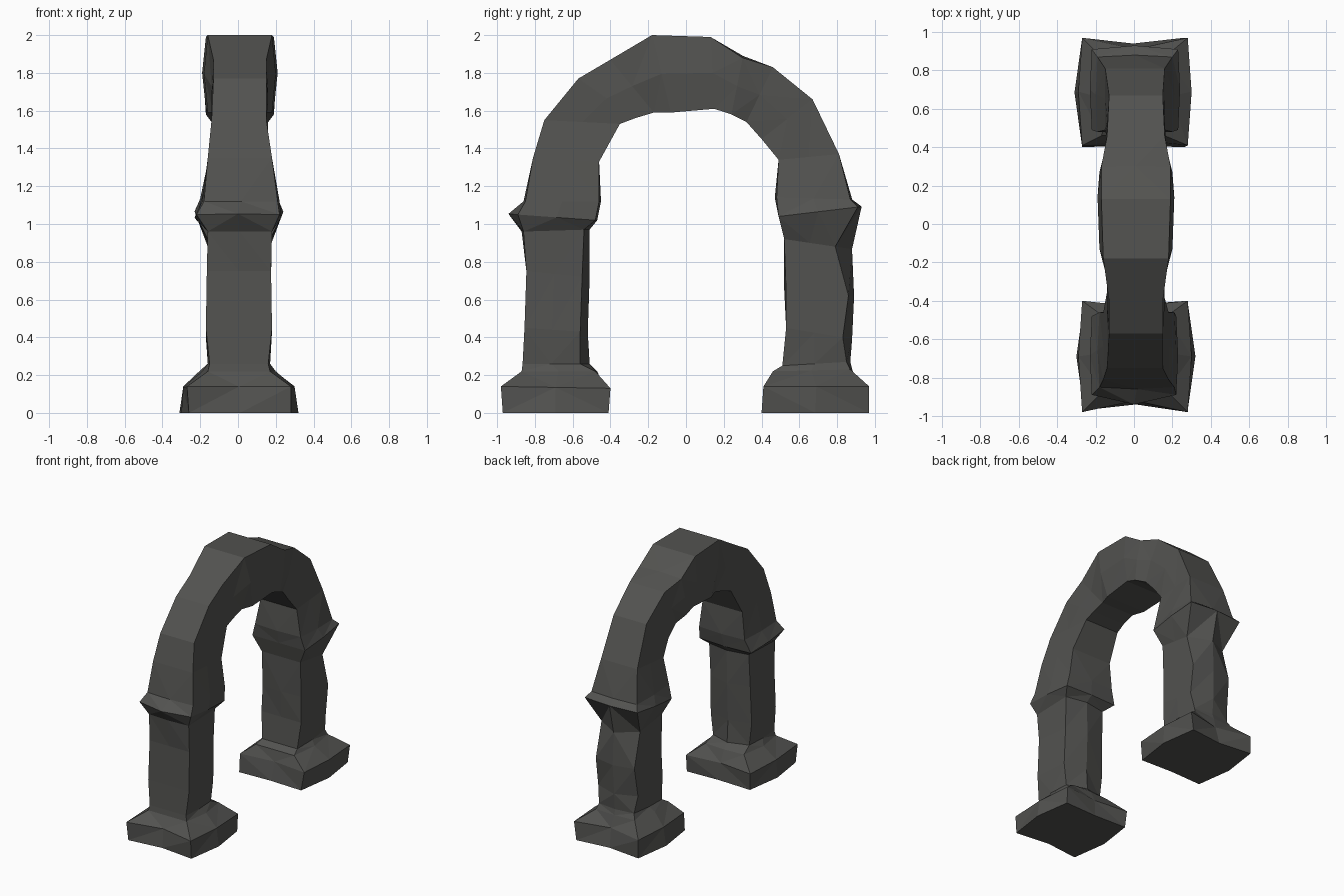
import bpy, bmesh
from mathutils import Vector

stone = bpy.data.materials.new("dark_stone")
stone.diffuse_color = (0.085, 0.085, 0.08, 1)


def ring(yo, zo, yi, zi, xl, xr, bo, bi, s):
    """Eight-sided section: outer/inner edge, left/right x, bulges out, in and sideways."""
    o, i = Vector((0, yo, zo)), Vector((0, yi, zi))
    d = (i - o).normalized()
    m, c = (o + i) / 2, (xl + xr) / 2
    X = lambda x: Vector((x, 0, 0))
    return [o + X(xl), o - d * bo + X(c), o + X(xr), m + X(xr + s),
            i + X(xr), i + d * bi + X(c), i + X(xl), m + X(xl - s)]


def loft(name, rows, cap_first=False):
    bm = bmesh.new()
    rings = [[bm.verts.new(p) for p in ring(*r)] for r in rows]
    for a, b in zip(rings, rings[1:]):
        for k in range(8):
            n = (k + 1) % 8
            bm.faces.new((a[k], a[n], b[n], b[k]))
    if cap_first:
        bm.faces.new(rings[0][::-1])
    bmesh.ops.triangulate(bm, faces=bm.faces[:])
    bmesh.ops.recalc_face_normals(bm, faces=bm.faces[:])
    me = bpy.data.meshes.new(name)
    bm.to_mesh(me)
    bm.free()
    me.materials.append(stone)
    ob = bpy.data.objects.new(name, me)
    bpy.context.collection.objects.link(ob)


# Joints shared by the legs and the arch
front_joint = (-.85, 1.12, -.46, 1.12, -.18, .21, .01, .01, .01)
back_joint = (.87, 1.13, .48, 1.14, -.19, .20, .01, .01, .01)

# Front leg: flared foot, pillar, collar
loft("front_leg", [
    (-.97, 0, -.41, 0, -.26, .28, -.03, -.01, .04),
    (-.98, .14, -.40, .13, -.27, .28, -.06, -.03, .02),
    (-.87, .22, -.48, .22, -.16, .17, .00, .01, .03),
    (-.865, .26, -.56, .26, -.15, .16, .00, .05, .01),
    (-.855, .45, -.56, .43, -.17, .18, .00, .04, .00),
    (-.845, .75, -.55, .72, -.165, .175, .00, .04, .00),
    (-.86, .96, -.54, .97, -.16, .18, .01, .03, .00),
    (-.89, 1.05, -.48, 1.02, -.22, .22, .05, .01, .01),
    front_joint], True)

# Back leg: same build with a ridged outer side
loft("back_leg", [
    (.97, 0, .40, 0, -.27, .26, -.03, -.01, .04),
    (.97, .14, .41, .14, -.27, .28, -.06, -.03, .02),
    (.87, .23, .46, .22, -.17, .16, .01, .00, .03),
    (.85, .27, .51, .25, -.15, .15, .02, .00, .01),
    (.83, .40, .53, .45, -.17, .17, .05, .00, .00),
    (.86, .62, .53, .65, -.16, .17, .03, .01, .00),
    (.79, .88, .52, .92, -.16, .17, .09, .00, .00),
    (.91, 1.09, .49, 1.04, -.22, .23, .02, .00, .01),
    back_joint], True)

# Arch between the two collars
loft("arch", [
    front_joint,
    (-.81, 1.35, -.46, 1.33, -.16, .18, .00, .00, .00),
    (-.75, 1.55, -.35, 1.53, -.14, .15, .00, .00, .00),
    (-.57, 1.77, -.27, 1.56, -.13, .15, .00, .00, .01),
    (-.40, 1.87, -.17, 1.59, -.13, .15, .00, .00, .01),
    (-.18, 2.0, -.08, 1.59, -.16, .18, .00, .00, .02),
    (.13, 1.99, .15, 1.61, -.17, .19, .00, .00, .02),
    (.30, 1.88, .24, 1.58, -.17, .19, .01, .00, .01),
    (.46, 1.83, .32, 1.54, -.14, .16, .00, .00, .01),
    (.67, 1.66, .40, 1.45, -.13, .15, .00, .00, .01),
    (.81, 1.37, .49, 1.34, -.15, .16, .00, .00, .00),
    back_joint])
